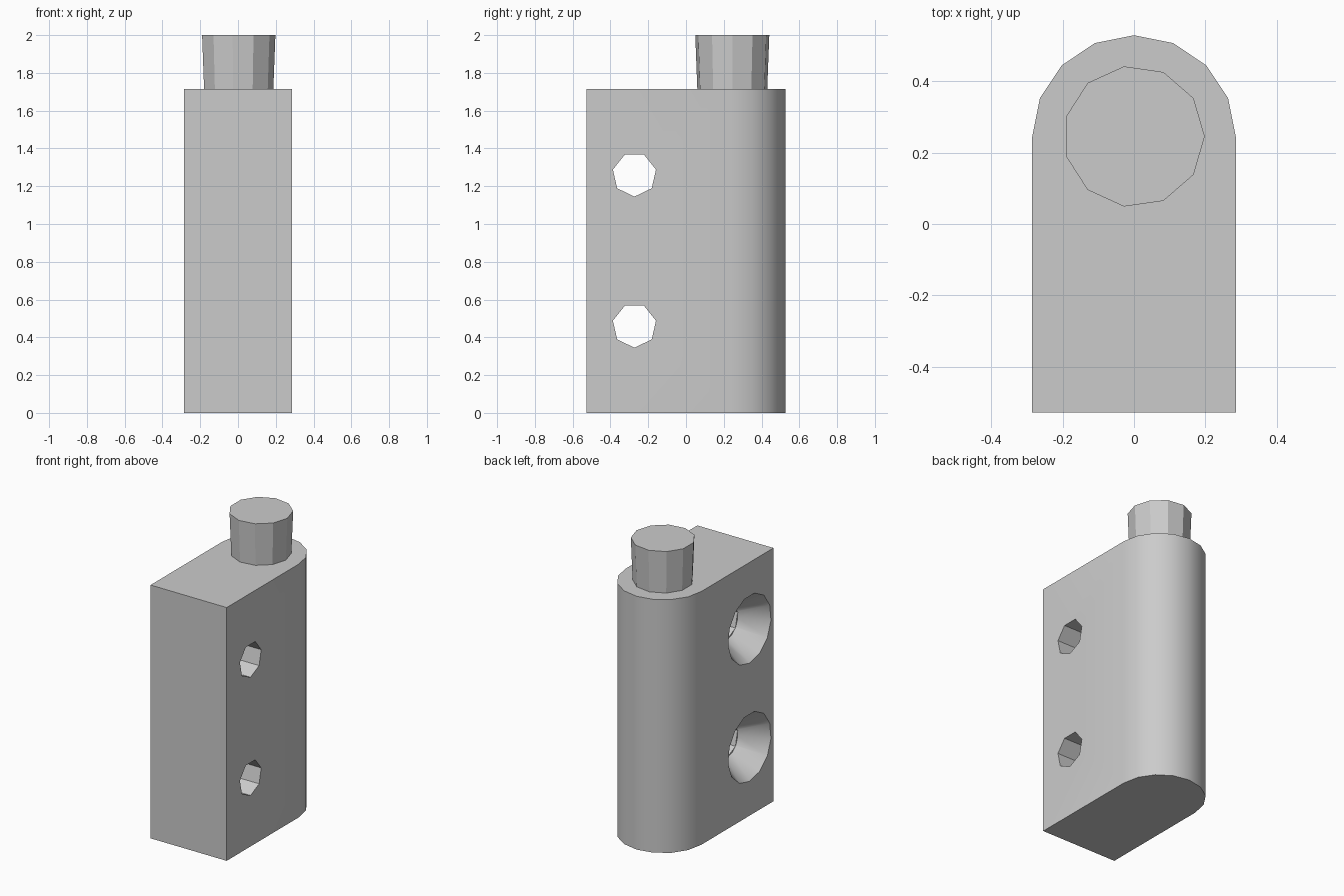
import bpy
from math import cos, sin, pi
from mathutils import Matrix, Vector

if "Cube" in bpy.data.objects:
    bpy.data.objects.remove(bpy.data.objects["Cube"], do_unlink=True)

grey = bpy.data.materials.new("plain grey")
grey.use_nodes = True
colour = (0.6, 0.6, 0.6, 1)
grey.diffuse_color = colour
grey.node_tree.nodes["Principled BSDF"].inputs["Base Color"].default_value = colour

HALF_X, HALF_Y, TOP = 0.285, 0.528, 1.714
ARC_Y = HALF_Y - HALF_X


def ring(sides, radius):
    return [(radius * cos(2 * pi * i / sides), radius * sin(2 * pi * i / sides))
            for i in range(sides)]


def loft(name, lower, upper, height, matrix=Matrix()):
    """Closed solid between two outlines with equal point counts."""
    n = len(lower)
    verts = [matrix @ Vector((x, y, 0)) for x, y in lower]
    verts += [matrix @ Vector((x, y, height)) for x, y in upper]
    faces = [tuple(reversed(range(n))), tuple(range(n, 2 * n))]
    faces += [(i, (i + 1) % n, n + (i + 1) % n, n + i) for i in range(n)]
    mesh = bpy.data.meshes.new(name)
    mesh.from_pydata(verts, [], faces)
    mesh.materials.append(grey)
    obj = bpy.data.objects.new(name, mesh)
    bpy.context.collection.objects.link(obj)
    return obj


def activate(obj):
    bpy.ops.object.select_all(action="DESELECT")
    obj.select_set(True)
    bpy.context.view_layer.objects.active = obj


def cut(target, cutter):
    mod = target.modifiers.new("cut", "BOOLEAN")
    mod.operation = "DIFFERENCE"
    mod.solver = "EXACT"
    mod.object = cutter
    activate(target)
    bpy.ops.object.modifier_apply(modifier=mod.name)
    bpy.data.objects.remove(cutter, do_unlink=True)


# Body: block with a rounded back
outline = [(-HALF_X, -HALF_Y), (HALF_X, -HALF_Y)]
outline += [(HALF_X * cos(pi * i / 8), ARC_Y + HALF_X * sin(pi * i / 8)) for i in range(9)]
body = loft("hinge_body", outline, outline, TOP)

# Screw holes through the sides, countersunk on the -x side
HOLE_R, SINK_R, DEPTH, EXTRA = 0.117, 0.23, 0.17, 0.01
mouth = SINK_R + EXTRA * (SINK_R - HOLE_R) / DEPTH
for z in (0.462, 1.262):
    place = Matrix.Translation((-HALF_X - EXTRA, -0.273, z)) @ Matrix.Rotation(pi / 2, 4, "Y")
    cut(body, loft("countersink_cutter", ring(13, mouth), ring(13, HOLE_R), DEPTH + EXTRA, place))
    cut(body, loft("hole_cutter", ring(7, HOLE_R), ring(7, HOLE_R), 0.7, place))

# Pin: slightly flared peg on top
pin = loft("hinge_pin", ring(11, 0.187), ring(11, 0.198), 2 - TOP,
           Matrix.Translation((0, ARC_Y + 0.002, TOP)))

for obj in (body, pin):
    activate(obj)
    bpy.ops.object.shade_smooth_by_angle(angle=pi / 6)
